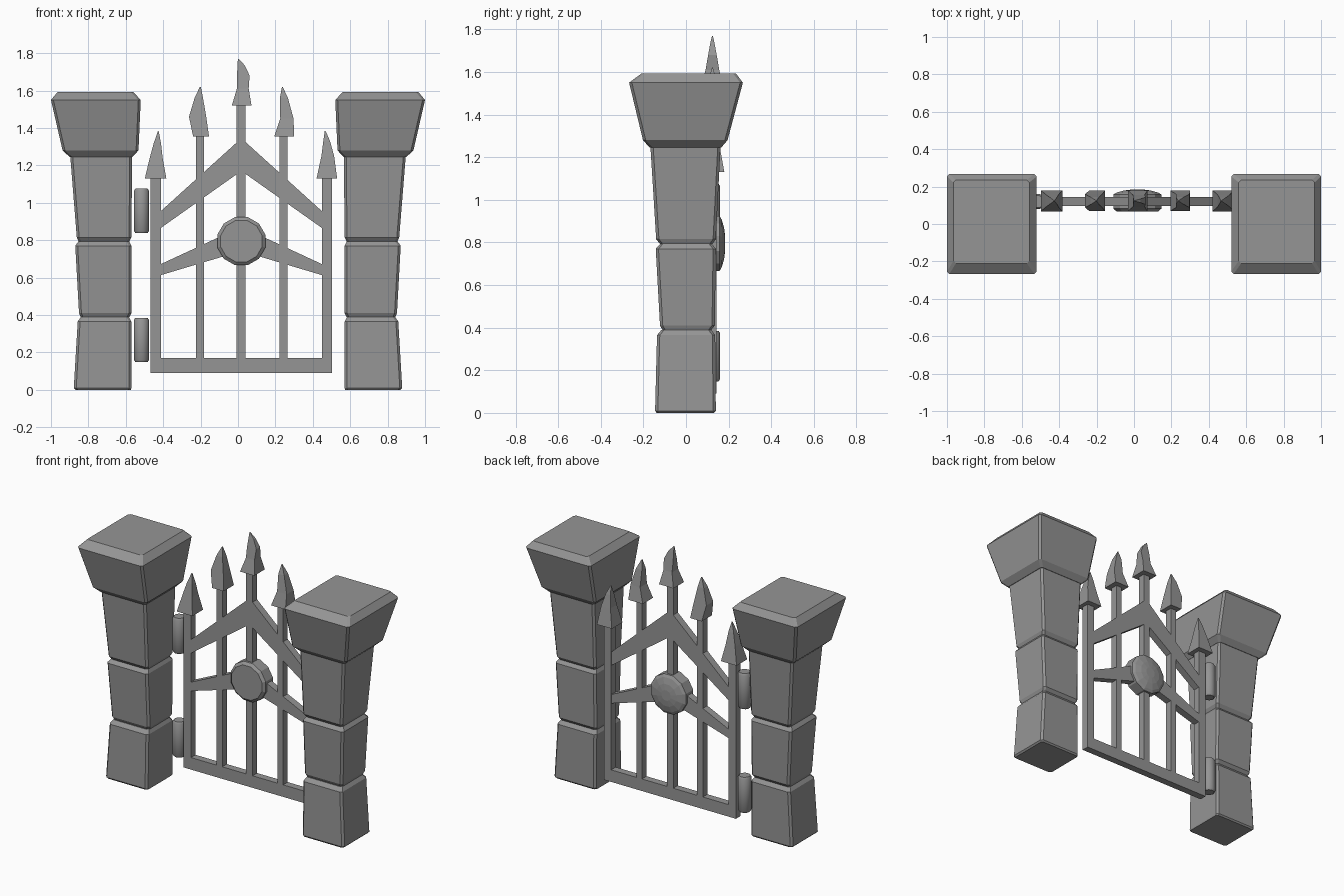
import bpy, bmesh, math

if "Cube" in bpy.data.objects:
    bpy.data.objects.remove(bpy.data.objects["Cube"])

grey = bpy.data.materials.new("stone_grey")
grey.diffuse_color = (0.3, 0.3, 0.3, 1)
grey.use_nodes = True
grey.node_tree.nodes["Principled BSDF"].inputs["Base Color"].default_value = grey.diffuse_color
GY = 0.12    # depth position of the gate
CX = 0.018   # middle of the gate


def finish(name, bm, smooth=False):
    bmesh.ops.recalc_face_normals(bm, faces=bm.faces)
    me = bpy.data.meshes.new(name)
    bm.to_mesh(me)
    bm.free()
    me.materials.append(grey)
    ob = bpy.data.objects.new(name, me)
    bpy.context.collection.objects.link(ob)
    if smooth:
        bpy.context.view_layer.objects.active = ob
        ob.select_set(True)
        bpy.ops.object.shade_smooth_by_angle(angle=math.radians(35))
        ob.select_set(False)
    return ob


def loft(name, rings, smooth=False):
    """Skin a stack of point rings and cap both ends."""
    bm = bmesh.new()
    loops = [[bm.verts.new(p) for p in r] for r in rings]
    n = len(loops[0])
    for a, b in zip(loops, loops[1:]):
        for i in range(n):
            j = (i + 1) % n
            bm.faces.new((a[i], a[j], b[j], b[i]))
    bm.faces.new(loops[0][::-1])
    bm.faces.new(loops[-1])
    return finish(name, bm, smooth)


def rect(z, x0, x1, y0, y1, c=0.0):
    """Rectangle ring, with chamfered corners when c > 0."""
    if not c:
        return [(x0, y0, z), (x1, y0, z), (x1, y1, z), (x0, y1, z)]
    return [(x0 + c, y0, z), (x1 - c, y0, z), (x1, y0 + c, z), (x1, y1 - c, z),
            (x1 - c, y1, z), (x0 + c, y1, z), (x0, y1 - c, z), (x0, y0 + c, z)]


def plate(name, pts):
    """Extrude an x-z outline through the gate's thickness."""
    return loft(name, [[(x, y, z) for x, z in pts] for y in (GY - 0.024, GY + 0.024)])


# Stone blocks: z, inner x, outer x, front y, back y
blocks = {
    "base_block": [(0, .572, .868, -.138, .132), (.01, .57, .878, -.145, .14),
                   (.365, .57, .857, -.136, .137), (.39, .583, .84, -.115, .118)],
    "middle_block": [(.385, .583, .84, -.108, .115), (.41, .57, .85, -.122, .135),
                     (.77, .57, .87, -.142, .14), (.795, .583, .852, -.12, .12)],
    "upper_block": [(.79, .583, .85, -.12, .122), (.815, .57, .862, -.14, .14),
                    (1.25, .566, .897, -.167, .162)],
    "cap_block": [(1.245, .565, .9, -.17, .165), (1.28, .532, .938, -.202, .195),
                  (1.55, .52, 1.0, -.267, .267), (1.592, .56, .965, -.21, .235)],
}
for side, s in (("left", -1), ("right", 1)):
    for part, rows in blocks.items():
        loft(f"{side}_{part}", [rect(z, *sorted((s * a, s * b)), y0, y1, .013)
                                for z, a, b, y0, y1 in rows])

# Upright bars: x range and z range
for name, x0, x1, z0, z1 in (("left_stile", -.468, -.413, .09, 1.135),
                             ("right_stile", .45, .503, .09, 1.135),
                             ("left_bar", -.225, -.183, .17, 1.36),
                             ("centre_bar", -.007, .04, .17, 1.525),
                             ("right_bar", .223, .265, .17, 1.36),
                             ("bottom_rail", -.468, .503, .09, .17)):
    plate(name, [(x0, z0), (x1, z0), (x1, z1), (x0, z1)])

# Pitched braces
plate("upper_brace", [(CX - .431, .865), (CX, 1.17), (CX + .431, .865),
                      (CX + .431, .955), (CX, 1.345), (CX - .431, .955)])
for side, s in (("left", -1), ("right", 1)):
    plate(f"{side}_lower_brace", [(CX + s * .431, .613), (CX + s * .09, .715),
                                  (CX + s * .09, .83), (CX + s * .431, .672)])

# Round boss, bevelled at the front and domed at the back
loft("round_boss", [[(CX + r * math.cos(math.tau * (i + .5) / 12), y,
                      .795 + r * math.sin(math.tau * (i + .5) / 12)) for i in range(12)]
                    for r, y in ((.115, .067), (.133, .082), (.133, .158),
                                 (.115, .168), (.075, .179), (.035, .184))])

# Hinge barrels
for name, z0, z1 in (("lower_hinge", .148, .385), ("upper_hinge", .838, 1.075)):
    loft(name, [[(-.516 + r * math.cos(math.tau * (i + .5) / 12),
                  GY + r * math.sin(math.tau * (i + .5) / 12), z) for i in range(12)]
                for r, z in ((.034, z0), (.042, z0 + .012), (.042, z1 - .012), (.034, z1))],
         smooth=True)

# Bent spear heads: z, left x, right x, half depth
spears = {
    "left_outer_spear": [(1.13, -.498, -.383, .056), (1.24, -.472, -.403, .034),
                         (1.32, -.45, -.412, .018), (1.383, -.428, -.424, .002)],
    "left_inner_spear": [(1.355, -.24, -.155, .054), (1.46, -.262, -.17, .036),
                         (1.56, -.232, -.187, .02), (1.62, -.204, -.199, .002)],
    "centre_spear": [(1.52, -.033, .072, .056), (1.61, -.006, .057, .032),
                     (1.68, -.006, .062, .02), (1.735, -.002, .036, .01),
                     (1.77, -.001, .003, .002)],
    "right_inner_spear": [(1.355, .194, .3, .054), (1.45, .226, .297, .036),
                          (1.56, .224, .267, .02), (1.62, .235, .239, .002)],
    "right_outer_spear": [(1.13, .42, .53, .056), (1.25, .446, .514, .034),
                          (1.33, .456, .492, .018), (1.385, .464, .468, .002)],
}
for name, rows in spears.items():
    loft(name, [rect(z, a, b, GY + .004 - d, GY + .004 + d) for z, a, b, d in rows])
